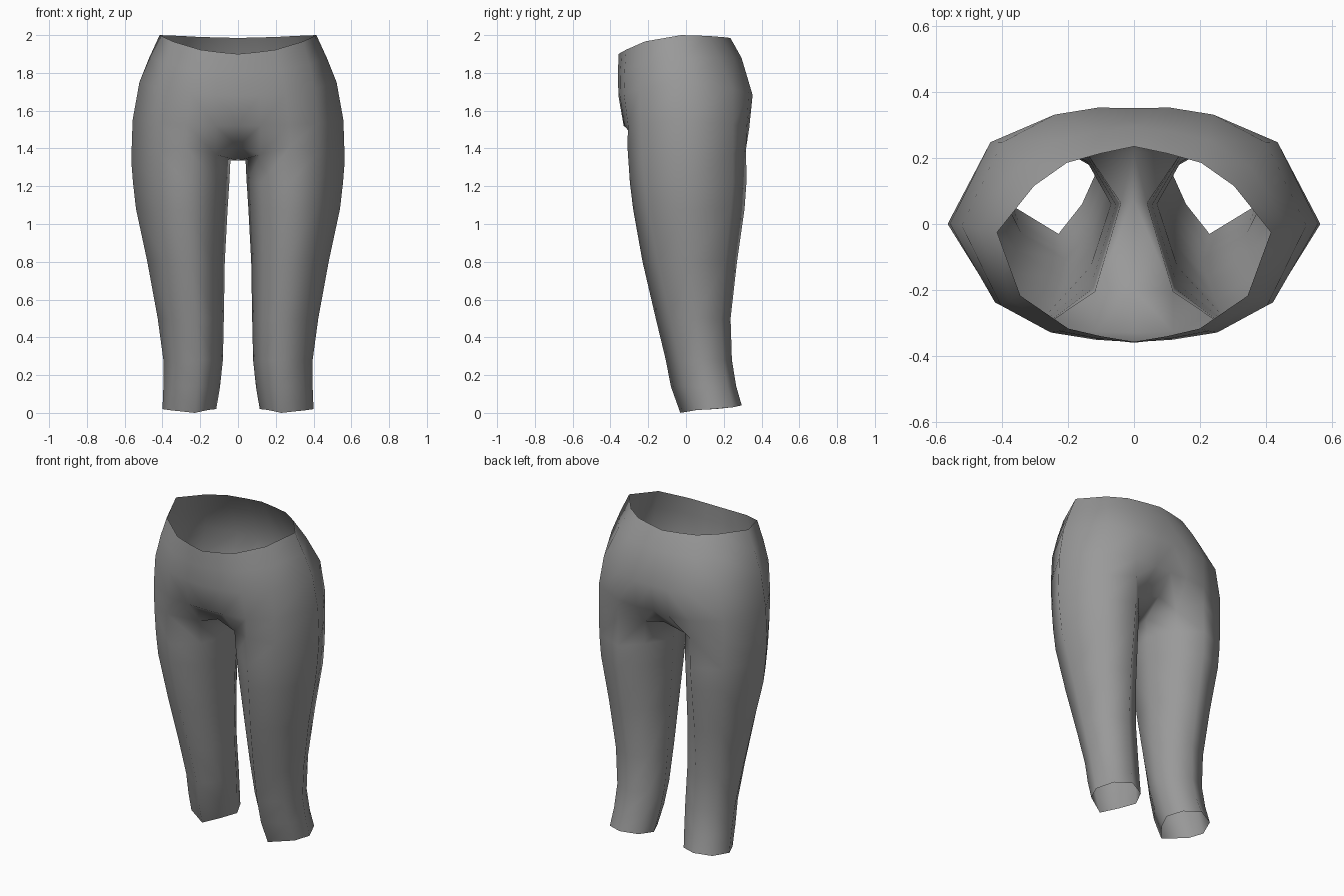
import bpy, bmesh

if "Cube" in bpy.data.objects:
    bpy.data.objects.remove(bpy.data.objects["Cube"])

# Unit cross-sections (x, y): front, round the outer side, to the back
CUFF = [(-.2, -1), (.72, -.53), (1, 0), (.7, .7), (0, 1), (-.7, .7), (-1, .1), (-.7, -.47)]
THIGH = [(-.1, -1), (.45, -.75), (1, 0), (.5, .78), (-.2, 1), (-.62, .66), (-1, .2), (-.7, -.66)]
HIP = [(0, -1), (.215, -.99), (.485, -.93), (.755, -.72), (1, 0),
       (.78, .74), (.45, .96), (.2, 1), (0, .97)]
WAIST = [(0, -1), (.24, -.95), (.48, -.88), (.83, -.58), (1, 0),
         (.73, .54), (.49, .81), (.24, .92), (0, 1)]

# Leg rings: blend, x inner, x outer, y side, y front, y back, z side, z front, z back
LEG = [(0, .115, .40, .14, -.03, .295, .02, 0, .04),
       (.1, .095, .395, .11, -.08, .266, .14, .14, .14),
       (.2, .08, .395, .08, -.107, .243, .28, .28, .28),
       (.4, .075, .425, .05, -.16, .236, .5, .5, .5),
       (.65, .07, .48, .02, -.23, .27, .8, .8, .8),
       (.85, .055, .54, 0, -.28, .31, 1.08, 1.08, 1.08),
       (.95, .046, .556, 0, -.297, .32, 1.22, 1.22, 1.22),
       (1, .04, .565, 0, -.31, .318, 1.335, 1.41, 1.40)]

# Hip rings use the same columns, with x inner mirrored so they centre on x = 0
TORSO = [(0, -.558, .558, 0, -.33, .335, 1.55, 1.52, 1.51),
         (.25, -.522, .522, -.005, -.358, .36, 1.75, 1.68, 1.68),
         (.65, -.47, .47, -.015, -.36, .297, 1.88, 1.80, 1.88),
         (1, -.415, .415, -.025, -.357, .235, 2.0, 1.90, 1.985)]


def ring(bm, low, high, row):
    t, xi, xo, ys, yf, yb, zs, zf, zb = row
    verts = []
    for (ax, ay), (bx, by) in zip(low, high):
        u, v = ax + (bx - ax) * t, ay + (by - ay) * t
        y_end, z_end = (yb, zb) if v > 0 else (yf, zf)
        verts.append(bm.verts.new(((xi + xo) / 2 + u * (xo - xi) / 2,
                                   ys + abs(v) * (y_end - ys),
                                   zs + v * v * (z_end - zs))))
    return verts


def bridge(bm, low, high):
    for i in range(len(low) - 1):
        bm.faces.new((low[i], low[i + 1], high[i + 1], high[i]))


bm = bmesh.new()
legs = [ring(bm, CUFF, THIGH, r) for r in LEG]
hips = [ring(bm, HIP, WAIST, r) for r in TORSO]

# Leg tube and hip shell
for a, b in zip(legs, legs[1:]):
    bridge(bm, a + a[:1], b + b[:1])
for a, b in zip(hips, hips[1:]):
    bridge(bm, a, b)

# Join the outside of the leg to the hips
top, base = legs[-1], hips[0]
bridge(bm, [top[7]] + top[:6], base[1:8])

# Crotch strip under the centre line
seam = [bm.verts.new(p) for p in ((0, -.2, 1.41), (0, .07, 1.335), (0, .22, 1.40))]
inner = [base[1], top[7], top[6], top[5], base[7]]
centre = [base[0]] + seam + [base[8]]
for i in range(4):
    bm.faces.new((centre[i + 1], inner[i + 1], inner[i], centre[i]))

for f in bm.faces:
    f.smooth = True
mesh = bpy.data.meshes.new("trousers")
bm.to_mesh(mesh)
bm.free()

grey = bpy.data.materials.new("grey cloth")
grey.diffuse_color = (.32, .32, .32, 1)
grey.use_nodes = True
grey.node_tree.nodes["Principled BSDF"].inputs["Base Color"].default_value = grey.diffuse_color
mesh.materials.append(grey)
trousers = bpy.data.objects.new("trousers", mesh)
bpy.context.collection.objects.link(trousers)

# Second half
mirror = trousers.modifiers.new("mirror", 'MIRROR')
mirror.use_axis[0] = True
mirror.merge_threshold = .001
